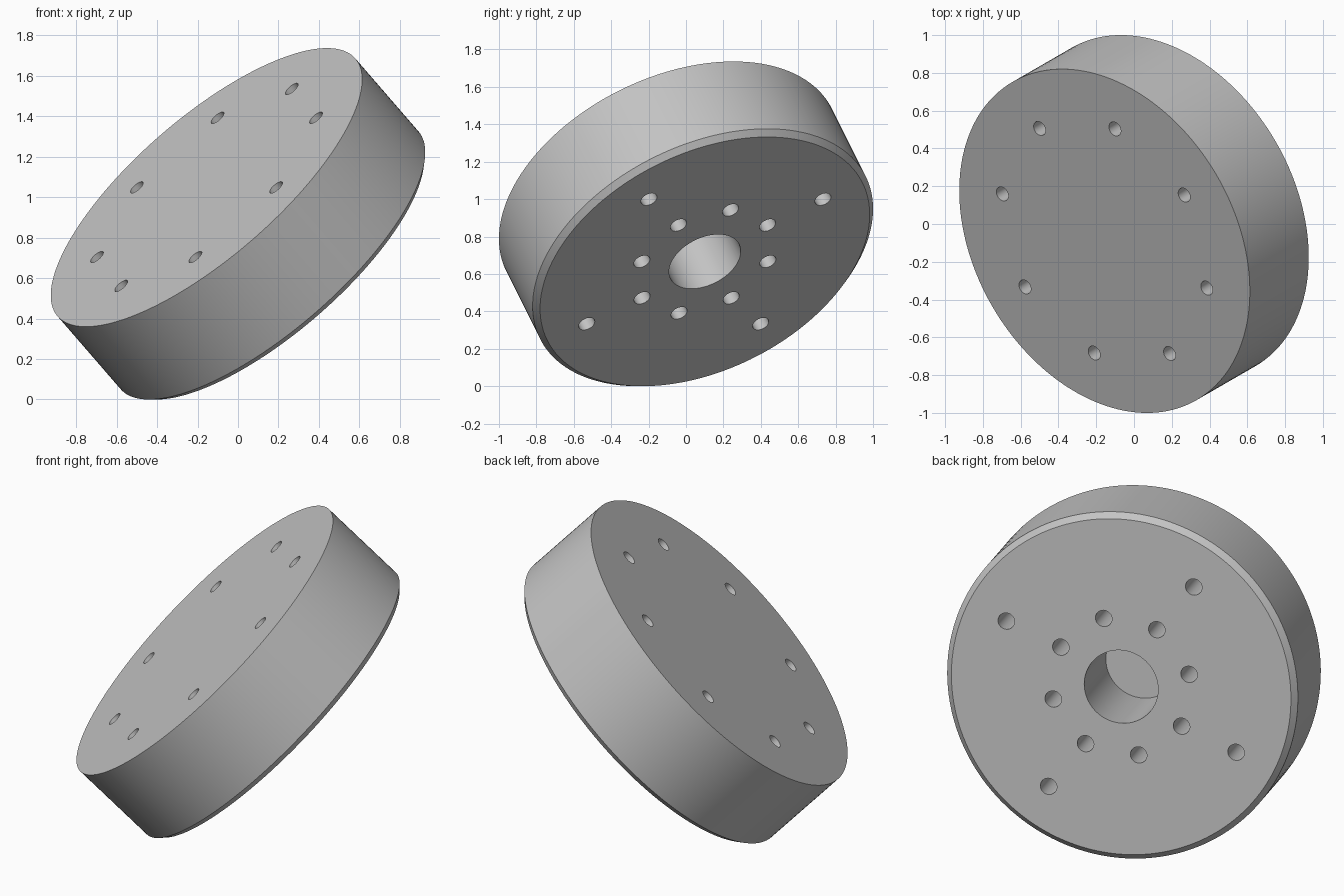
import bpy, bmesh
from math import cos, sin, pi, radians, sqrt
from mathutils import Matrix, Vector

cube = bpy.data.objects.get("Cube")
if cube:
    bpy.data.objects.remove(cube, do_unlink=True)

# Main sizes
RADIUS, THICK, CHAMFER = 0.973, 0.54, 0.031
BORE_RADIUS, BORE_DEPTH = 0.205, 0.482
SIDE = THICK - CHAMFER

# Flat grey finish
grey = bpy.data.materials.new("plain grey")
grey.use_nodes = True
grey.diffuse_color = (0.55, 0.55, 0.55, 1)
grey.node_tree.nodes["Principled BSDF"].inputs["Base Color"].default_value = grey.diffuse_color


def make_object(name, bm):
    mesh = bpy.data.meshes.new(name)
    bm.to_mesh(mesh)
    bm.free()
    obj = bpy.data.objects.new(name, mesh)
    bpy.context.collection.objects.link(obj)
    return obj


def add_cylinder(bm, x, y, low, high, radius, sides):
    place = Matrix.Translation((x, y, (low + high) / 2))
    bmesh.ops.create_cone(bm, cap_ends=True, segments=sides, radius1=radius,
                          radius2=radius, depth=high - low, matrix=place)


def ring(radius, count):
    return [(radius * cos(2 * pi * i / count), radius * sin(2 * pi * i / count))
            for i in range(count)]


# Disc body: straight side with a chamfer around the underside
bm = bmesh.new()
add_cylinder(bm, 0, 0, -THICK, 0, RADIUS, 160)
rim = [e for e in bm.edges if all(v.co.z < -THICK / 2 for v in e.verts)]
bmesh.ops.bevel(bm, geom=rim, offset=CHAMFER, segments=1, affect='EDGES')
disc = make_object("disc_body", bm)
disc.data.materials.append(grey)

# Cutters: blind centre bore, bolt circles below and above
bm = bmesh.new()
below = -THICK - 0.05
add_cylinder(bm, 0, 0, below, BORE_DEPTH - THICK, BORE_RADIUS, 96)
for x, y in ring(0.389, 8):
    add_cylinder(bm, x, y, below, 0.3 - THICK, 0.046, 32)
for sx in (-1, 1):
    for sy in (-1, 1):
        add_cylinder(bm, sx * 0.537, sy * 0.471, below, 0.3 - THICK, 0.046, 32)
for x, y in ring(0.688, 8):
    add_cylinder(bm, x, y, -0.2, 0.05, 0.04, 32)
cutter = make_object("hole_cutter", bm)
cutter.hide_render = True

# Cut the holes and keep the result
cut = disc.modifiers.new("holes", 'BOOLEAN')
cut.operation, cut.solver, cut.object = 'DIFFERENCE', 'EXACT', cutter
bpy.ops.object.select_all(action='DESELECT')
bpy.context.view_layer.objects.active = disc
disc.select_set(True)
bpy.ops.object.modifier_apply(modifier=cut.name)
bpy.data.objects.remove(cutter, do_unlink=True)

# Tilt the axis 45 degrees and rest the rim on the ground
azimuth = radians(210)
h = sqrt(0.5)
normal = Vector((h * cos(azimuth), h * sin(azimuth), h))
across = Vector((-sin(azimuth), cos(azimuth), 0))
upward = normal.cross(across)
centre = normal * (SIDE / 2)
centre.z = h * (RADIUS + SIDE)
pose = Matrix((across, upward, normal)).transposed().to_4x4()
disc.data.transform(Matrix.Translation(centre) @ pose)

bpy.ops.object.shade_smooth_by_angle(angle=radians(30))
